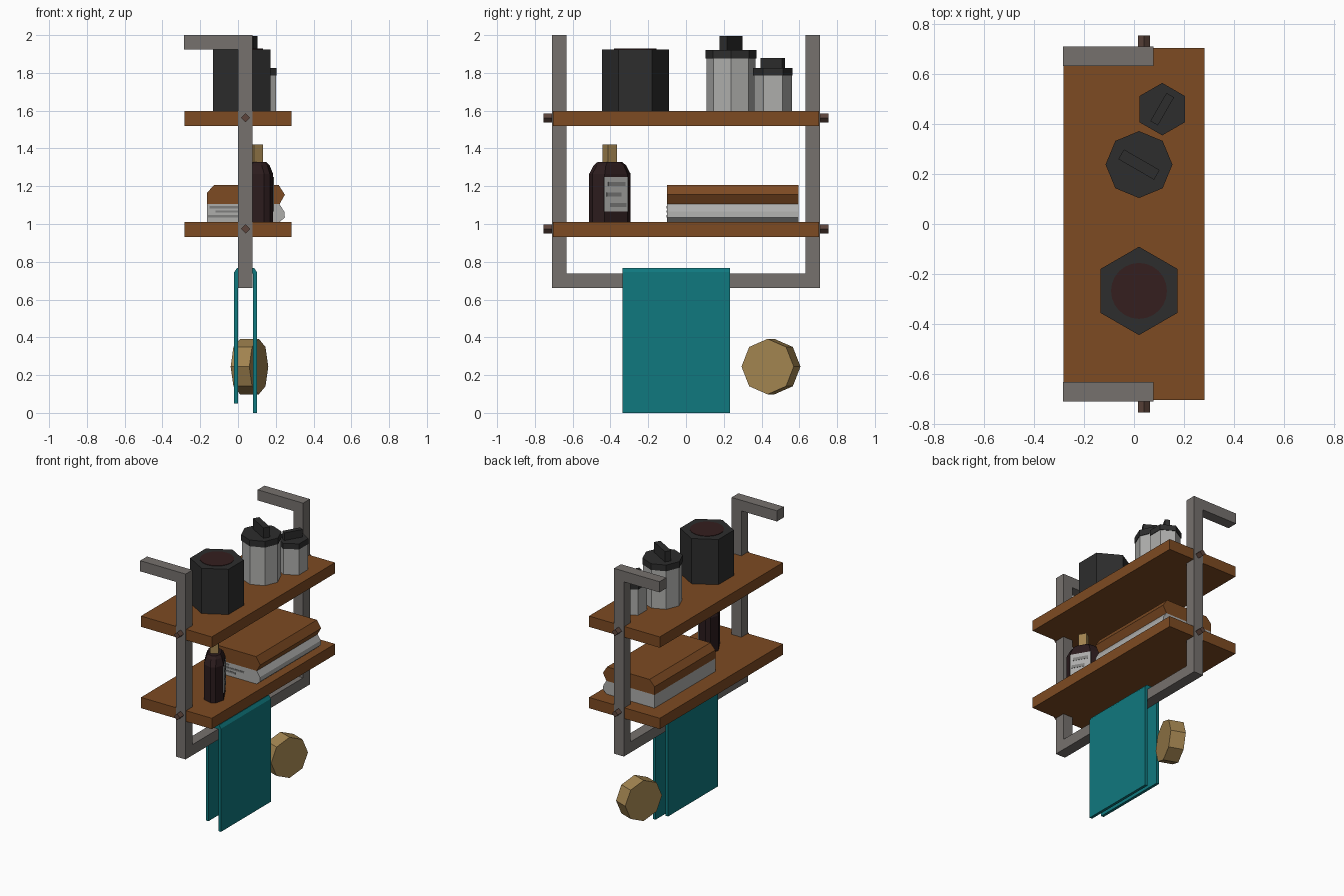
import bpy, bmesh, math
from mathutils import Matrix, Vector

if "Cube" in bpy.data.objects:
    bpy.data.objects.remove(bpy.data.objects["Cube"])


def mat(name, r, g, b):
    m = bpy.data.materials.new(name)
    m.diffuse_color = (r, g, b, 1)
    m.use_nodes = True
    m.node_tree.nodes["Principled BSDF"].inputs["Base Color"].default_value = m.diffuse_color
    return m


WOOD = mat("brown wood", .205, .069, .016)
STEEL = mat("grey metal", .18, .165, .155)
TEAL = mat("teal cloth", .005, .19, .21)
BLACK = mat("charcoal", .026, .026, .026)
LIGHT = mat("light grey", .42, .42, .41)
SHADE = mat("mid grey", .21, .21, .205)
GLASS = mat("dark bottle brown", .024, .011, .012)
TAN = mat("tan", .36, .23, .08)
BOLT = mat("bolt brown", .11, .06, .045)
WAX = mat("dark red wax", .035, .013, .013)


def loft(name, rings, m, matrix=None):
    """Join equal-length rings of points with quads and cap the ends."""
    bm = bmesh.new()
    vs = [[bm.verts.new(p) for p in r] for r in rings]
    n = len(vs[0])
    for a, b in zip(vs, vs[1:]):
        for i in range(n):
            j = (i + 1) % n
            bm.faces.new((a[i], a[j], b[j], b[i]))
    bm.faces.new(vs[0][::-1])
    bm.faces.new(vs[-1])
    if matrix:
        bm.transform(matrix)
    bmesh.ops.recalc_face_normals(bm, faces=bm.faces)
    me = bpy.data.meshes.new(name)
    bm.to_mesh(me)
    bm.free()
    me.materials.append(m)
    ob = bpy.data.objects.new(name, me)
    bpy.context.collection.objects.link(ob)
    return ob


def extrude_y(name, pts, y0, y1, m):
    return loft(name, [[(x, y, z) for x, z in pts] for y in (y0, y1)], m)


def box(name, x, y, z, m, matrix=None):
    ring = [(x[0], y[0]), (x[1], y[0]), (x[1], y[1]), (x[0], y[1])]
    return loft(name, [[(a, b, c) for a, b in ring] for c in z], m, matrix)


def circle(n, r, z, start=0.0):
    return [(r * math.cos(start + math.tau * i / n), r * math.sin(start + math.tau * i / n), z)
            for i in range(n)]


def prism(name, n, r, z0, z1, m, matrix, start=math.pi / 2):
    return loft(name, [circle(n, r, z0, start), circle(n, r, z1, start)], m, matrix)


def place(x, y, z=0, deg=0):
    return Matrix.Translation((x, y, z)) @ Matrix.Rotation(math.radians(deg), 4, 'Z')


# Metal frame: hooked side posts and towel rail
hook = [(0, .66), (.078, .66), (.078, 2), (-.285, 2), (-.285, 1.923), (0, 1.923)]
for tag, y0, y1 in (("near", -.71, -.632), ("far", .632, .71)):
    extrude_y(tag + "_hooked_post", hook, y0, y1, STEEL)
box("towel_rail", (0, .078), (-.64, .64), (.66, .737), STEEL)

# Shelves with bolts at each end
for tag, z in (("upper", 1.52), ("lower", .932)):
    box(tag + "_shelf", (-.283, .283), (-.704, .704), (z, z + .078), WOOD)
    for s in (-1, 1):
        rot = Matrix.Translation((.04, s * .70, z + .042)) @ Matrix.Rotation(-s * math.pi / 2, 4, 'X')
        prism(tag + "_bolt", 4, .024, 0, .055, BOLT, rot)

# Draped towel
drape = [(-.02, .05), (-.02, .745), (-.005, .768), (.085, .768), (.1, .745), (.1, 0),
         (.08, 0), (.08, .738), (0, .738), (0, .05)]
extrude_y("hanging_towel", drape, -.337, .233, TEAL)

# Tan octagonal scrubber, turned slightly
turn = Matrix.Translation((.11, .432, .245)) @ Matrix.Rotation(math.radians(-20), 4, 'Z') \
    @ Matrix.Rotation(math.pi / 2, 4, 'Y')
prism("scrubber", 8, .147, -.105, 0, TAN, turn)

# Hexagonal pot with wax top
pot = place(.02, -.268)
prism("hexagonal_pot", 6, .177, 1.598, 1.925, BLACK, pot)
prism("wax_disc", 24, .112, 1.925, 1.928, WAX, pot)


# Canisters with lids and bar handles
def canister(tag, x, y, n, r, top, lid, knob, length, width, deg):
    p = place(x, y)
    prism(tag + "_canister", n, r - .004, 1.598, top, LIGHT, p)
    prism(tag + "_lid", n, r, top, lid, BLACK, p)
    box(tag + "_handle", (-length / 2, length / 2), (-width / 2, width / 2), (lid - .005, knob),
        BLACK, place(x, y, 0, deg))


canister("large", .02, .238, 8, .134, 1.875, 1.92, 1.995, .165, .045, -30)
canister("small", .113, .46, 6, .105, 1.785, 1.825, 1.88, .13, .035, 60)

# Flat bottle: chamfered section, sloped shoulders
base = place(.095, -.403, 0, 30)


def section(t, w, c, z):
    return [(t, w - c, z), (t - c, w, z), (c - t, w, z), (-t, w - c, z),
            (-t, c - w, z), (c - t, -w, z), (t - c, -w, z), (t, c - w, z)]


loft("bottle", [section(.065, .117, .048, 1.01), section(.065, .117, .048, 1.265),
                section(.052, .09, .035, 1.31), section(.042, .07, .03, 1.327)], GLASS, base)
box("bottle_cap", (-.027, .027), (-.028, .028), (1.32, 1.42), TAN, base)
box("bottle_label", (.062, .069), (-.072, .072), (1.065, 1.25), LIGHT, base)
for y0, y1, z in ((-.05, .055, 1.2), (-.06, .03, 1.145), (-.04, .06, 1.09)):
    box("label_band", (.067, .071), (y0, y1), (z, z + .022), SHADE, base)

# Folded cloths on the lower shelf
lower = [(-.165, 1.01), (.22, 1.01), (.248, 1.035), (.245, 1.065), (.22, 1.105), (-.165, 1.105)]
upper = [(-.165, 1.105), (.22, 1.105), (.248, 1.155), (.215, 1.207), (-.125, 1.207), (-.165, 1.165)]
extrude_y("grey_folded_cloth", lower, -.1, .595, LIGHT)
extrude_y("brown_folded_cloth", upper, -.1, .595, WOOD)
for x0, x1, z in ((-.16, .05, 1.035), (-.12, .12, 1.06), (-.15, 0, 1.082)):
    box("cloth_fold_stripe", (x0, x1), (-.103, -.099), (z, z + .012), SHADE)
